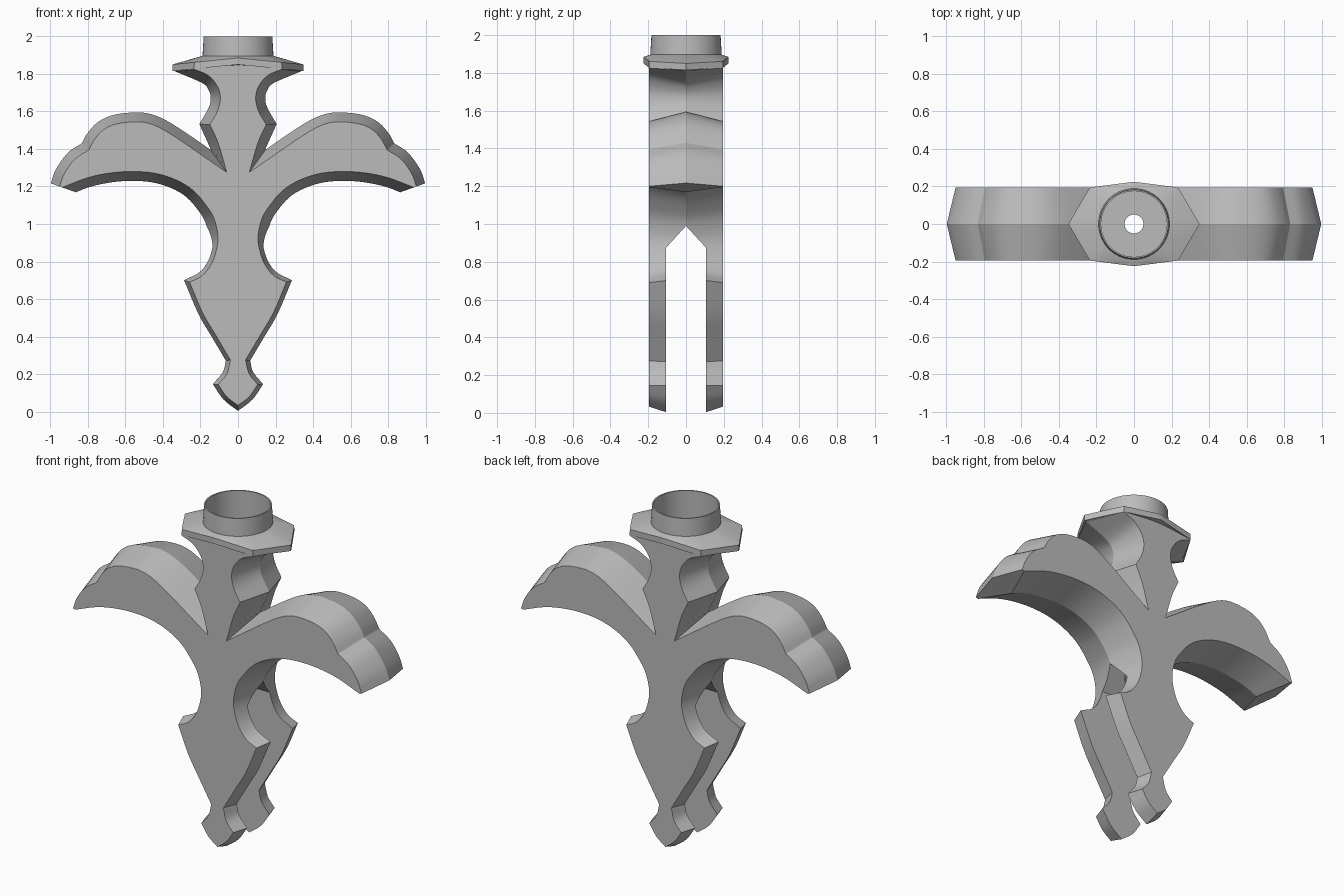
import bpy, bmesh, math
from mathutils import Vector

cube = bpy.data.objects.get("Cube")
if cube:
    bpy.data.objects.remove(cube)

grey = bpy.data.materials.new("plain grey")
grey.use_nodes = True
grey.diffuse_color = (0.5, 0.5, 0.5, 1)
grey.node_tree.nodes["Principled BSDF"].inputs["Base Color"].default_value = grey.diffuse_color


def loft(name, rings, capped=False, closed=False):
    """Skin matching closed rings of points, with optional end caps."""
    bm = bmesh.new()
    rows = [[bm.verts.new(p) for p in ring] for ring in rings]
    pairs = list(zip(rows, rows[1:]))
    if closed:
        pairs.append((rows[-1], rows[0]))
    for a, b in pairs:
        for i in range(len(a)):
            j = (i + 1) % len(a)
            bm.faces.new((a[i], a[j], b[j], b[i]))
    if capped:
        bm.faces.new(rows[0])
        bm.faces.new(rows[-1])
    bmesh.ops.recalc_face_normals(bm, faces=bm.faces)
    mesh = bpy.data.meshes.new(name)
    bm.to_mesh(mesh)
    bm.free()
    mesh.materials.append(grey)
    obj = bpy.data.objects.new(name, mesh)
    bpy.context.collection.objects.link(obj)
    return obj


def activate(obj):
    bpy.ops.object.select_all(action='DESELECT')
    obj.select_set(True)
    bpy.context.view_layer.objects.active = obj


def smooth(obj, degrees):
    activate(obj)
    bpy.ops.object.shade_smooth_by_angle(angle=math.radians(degrees))


def circle(r, z, n=72):
    return [(r * math.cos(math.tau * i / n), r * math.sin(math.tau * i / n), z) for i in range(n)]


# Half outline of the flat face, as smooth runs between corners: (swell, points)
runs = [
    (.05, [(0, .033), (.06, .08), (.105, .145)]),                       # tip
    (.05, [(.06, .2), (.04, .275)]),                                    # waist
    (.05, [(.12, .41), (.19, .53), (.258, .69)]),                       # leaf
    (.05, [(.19, .725), (.14, .79), (.113, .87), (.107, .94), (.128, 1.03),
           (.17, 1.1), (.24, 1.18), (.33, 1.235), (.44, 1.27), (.56, 1.28),
           (.68, 1.272), (.8, 1.247), (.937, 1.195)]),                  # under wing
    (0, [(.951, 1.2)]),                                                 # wing end
    (.05, [(.925, 1.27), (.87, 1.345), (.795, 1.395)]),                 # outer lobe
    (.05, [(.765, 1.45), (.72, 1.5), (.66, 1.53), (.58, 1.543), (.5, 1.542),
           (.42, 1.515), (.31, 1.448), (.19, 1.365), (.06, 1.275)]),    # upper lobe
    (.05, [(.105, 1.43), (.15, 1.53)]),                                 # neck base
    (.05, [(.11, 1.6), (.094, 1.67), (.11, 1.735), (.16, 1.793), (.235, 1.825)]),
    (.1, [(.235, 1.848)]),                                              # brim edge
]
points, swells, corners = [], [], []
for swell, run in runs:
    for p in run:
        if points:
            swells.append(swell)
        points.append(Vector(p))
    corners.append(len(points) - 1)


def normal(a, b):
    d = (b - a).normalized()
    return Vector((d.y, -d.x))


# Push every side outward to get the wider outline of the middle ridge
ridge = []
for i, p in enumerate(points):
    before = points[i - 1] if i else Vector((-points[1].x, points[1].y))
    after = points[i + 1] if i + 1 < len(points) else Vector((-p.x, p.y))
    n1, n2 = normal(before, p), normal(p, after)
    d1 = swells[i - 1] if i else swells[0]
    d2 = swells[i] if i < len(swells) else 0
    c = n1.dot(n2)
    if d1 == d2:
        ridge.append(p + (n1 + n2) * d1 / (1 + c))
    else:
        ridge.append(p + (n1 * (d1 - d2 * c) + n2 * (d2 - d1 * c)) / (1 - c * c))


def outline(pts, y, steps=4):
    """Round the runs between corners, then mirror the half outline."""
    half, start = [], 0
    for end in corners:
        run = pts[start:end + 1]
        for i in range(len(run) - 1):
            p1, p2 = run[i], run[i + 1]
            t1 = (p2 - run[max(i - 1, 0)]) / (2 if i else 1)
            last = i + 2 >= len(run)
            t2 = (run[min(i + 2, len(run) - 1)] - p1) / (1 if last else 2)
            count = 1 if len(run) == 2 else steps
            for k in range(count):
                t = k / count
                half.append(p1 * (2 * t**3 - 3 * t**2 + 1) + t1 * (t**3 - 2 * t**2 + t)
                            + p2 * (3 * t**2 - 2 * t**3) + t2 * (t**3 - t**2))
        start = end
    half.append(pts[-1])
    return [(p.x, y, p.y) for p in half] + [(-p.x, y, p.y) for p in reversed(half[1:])]


depth = 0.195
body = loft("winged_body", [outline(points, -depth), outline(ridge, 0), outline(points, depth)], True)

# Fork slot, bore and socket cut from the body
slot = [(-.105, -.3), (.105, -.3), (.105, .875), (0, .99), (-.105, .875)]
cutters = [
    loft("slot_cutter", [[(x, y, z) for y, z in slot] for x in (-.6, .6)], True),
    loft("bore_cutter", [circle(.05, .8), circle(.05, 1.83)], True),
    loft("socket_cutter", [circle(.176, 1.8), circle(.176, 2.1)], True),
]
for cutter in cutters:
    cutter.hide_render = True
    cut = body.modifiers.new("cut", 'BOOLEAN')
    cut.operation = 'DIFFERENCE'
    cut.solver = 'EXACT'
    cut.object = cutter
    activate(body)
    bpy.ops.object.modifier_apply(modifier=cut.name)
    bpy.data.objects.remove(cutter)
smooth(body, 20)


# Six-sided brim sloping down to its side points
def brim_ring(drop):
    ring = []
    for x, y, _ in circle(1, 0):
        r = 1 / max(2.857 * abs(x) + 1.684 * abs(y), .567 * abs(x) + 4.444 * abs(y))
        ring.append((r * x, r * y, 1.885 - .1 * abs(r * x) - drop))
    return ring


brim = loft("brim", [circle(.176, 1.898), circle(.19, 1.896), brim_ring(0),
                     brim_ring(.035), circle(.176, 1.845)], closed=True)
smooth(brim, 20)

# Open collar tube
collar = loft("collar", [circle(.176, 1.83), circle(.19, 1.86), circle(.189, 1.9),
                         circle(.183, 2), circle(.175, 2)], closed=True)
smooth(collar, 30)
